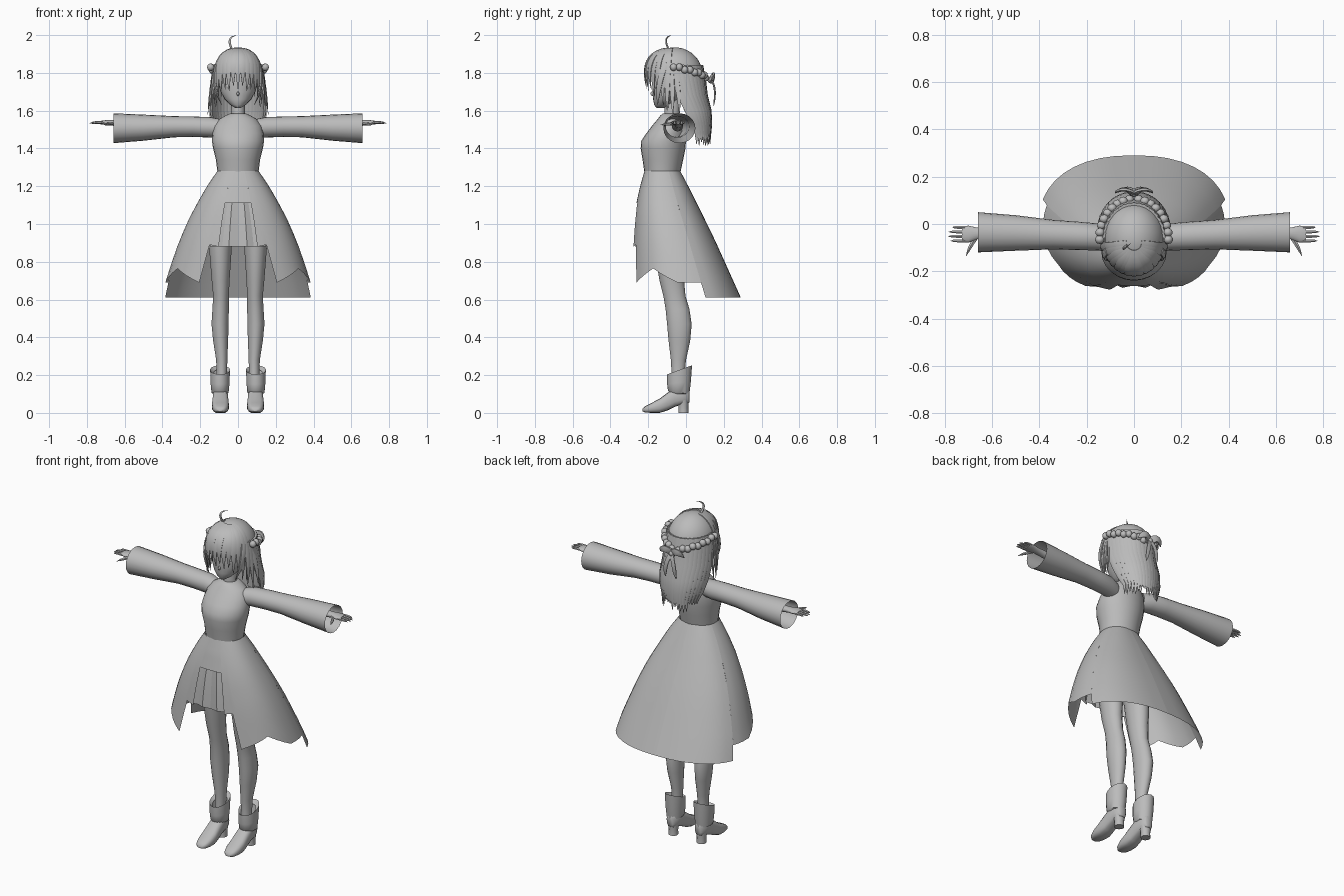
import bpy, bmesh, math, random
from mathutils import Vector as V

random.seed(4)
cube = bpy.data.objects.get("Cube")
if cube:
    bpy.data.objects.remove(cube)

grey = bpy.data.materials.new("plain grey")
grey.use_nodes = True
COLOUR = (0.5, 0.5, 0.5, 1)
grey.diffuse_color = COLOUR
grey.node_tree.nodes["Principled BSDF"].inputs["Base Color"].default_value = COLOUR


def finish(name, bm, angle=50, recalc=True):
    if recalc:
        bmesh.ops.recalc_face_normals(bm, faces=bm.faces[:])
    me = bpy.data.meshes.new(name)
    bm.to_mesh(me)
    bm.free()
    me.materials.append(grey)
    me.shade_smooth()
    me.set_sharp_from_angle(angle=math.radians(angle))
    ob = bpy.data.objects.new(name, me)
    bpy.context.collection.objects.link(ob)
    return ob


def loft(name, rings, closed=True, caps=True, angle=50):
    """Skin a list of point rings with quads."""
    bm = bmesh.new()
    rows = [[bm.verts.new(p) for p in r] for r in rings]
    n = len(rows[0])
    for a, b in zip(rows, rows[1:]):
        for i in range(n if closed else n - 1):
            j = (i + 1) % n
            bm.faces.new((a[i], a[j], b[j], b[i]))
    if caps:
        bm.faces.new(rows[0])
        bm.faces.new(rows[-1])
    return finish(name, bm, angle)


def turn(n):
    return [(math.sin(k * math.tau / n), math.cos(k * math.tau / n)) for k in range(n)]


def level(z, rx, front, back, cx=0, n=24, tilt=0):
    """Horizontal oval between a front and a back depth."""
    cy, ry = (front + back) / 2, (back - front) / 2
    return [V((cx + rx * s, cy + ry * c, z + tilt * c)) for s, c in turn(n)]


def across(x, cy, cz, ry, rz, n=20):
    return [V((x, cy + ry * s, cz + rz * c)) for s, c in turn(n)]


def bend(p0, p1, p2, k=8):
    return [V(p0) * (1 - t) ** 2 + V(p1) * 2 * t * (1 - t) + V(p2) * t * t
            for t in (i / k for i in range(k + 1))]


def strand(name, path, width, thick, out, taper=3, n=6):
    """Flattened tapering tube; out is the direction of its flat side."""
    rings, last = [], len(path) - 1
    for i, p in enumerate(path):
        d = (path[min(i + 1, last)] - path[max(i - 1, 0)]).normalized()
        side = d.cross(V(out)).normalized()
        up = side.cross(d)
        f = max(0.08, 1 - (i / last) ** taper)
        rings.append([p + side * width * f * s + up * thick * f * c for s, c in turn(n)])
    return loft(name, rings)


def ball(name, centre, size, keep=None, u=20, v=12):
    bm = bmesh.new()
    bmesh.ops.create_uvsphere(bm, u_segments=u, v_segments=v, radius=1)
    for w in bm.verts:
        w.co = V(centre) + V([a * b for a, b in zip(w.co, size)])
    if keep:
        drop = [f for f in bm.faces if not keep(f.calc_center_median())]
        bmesh.ops.delete(bm, geom=drop, context="FACES")
    return finish(name, bm, recalc=False)


# Bodice, neck and head
loft("bodice", [level(*r) for r in (
    (1.27, .108, -.22, -.03), (1.34, .117, -.23, -.015), (1.40, .132, -.24, -.003),
    (1.44, .138, -.237, 0), (1.48, .135, -.21, 0), (1.52, .125, -.18, -.003),
    (1.555, .1, -.15, -.01), (1.575, .065, -.135, -.02), (1.585, .042, -.122, -.03))])
loft("neck", [level(1.56, .038, -.115, -.035), level(1.68, .034, -.11, -.03)])
loft("head", [level(*r) for r in (
    (1.613, .012, -.155, -.12), (1.63, .04, -.168, -.08), (1.66, .07, -.174, -.04),
    (1.7, .092, -.176, 0), (1.75, .105, -.18, .04), (1.82, .108, -.175, .06), (1.88, .085, -.15, .04))])
ball("nose", (0, -.176, 1.69), (.007, .012, .012))

# Skirt: flared bell whose hem height changes with the angle from the front
BELL = ((1.28, .11, -.22, -.03), (1.2, .165, -.243, .012), (1.1, .222, -.265, .062),
        (1.0, .273, -.276, .112), (.9, .315, -.284, .16), (.8, .35, -.288, .205),
        (.7, .383, -.292, .25), (.6, .405, -.293, .295))
HEM = ((0, 1.11), (15.5, 1.11), (15.5, .88), (25, .89), (29, .69), (60, .765),
       (86, .69), (108, .69), (108, .61), (180, .61))


def bell(deg, z, scale=1):
    for a, b in zip(BELL, BELL[1:]):
        if z >= b[0]:
            break
    t = (a[0] - z) / (a[0] - b[0])
    rx, f, k = (p + (q - p) * t for p, q in zip(a[1:], b[1:]))
    s, c = math.sin(math.radians(deg)), math.cos(math.radians(deg))
    s, c = (math.copysign(abs(w) ** .87, w) for w in (s, c))
    return V((rx * s * scale, (f + k) / 2 - (k - f) / 2 * c * scale, z))


half = []
for (a, h), (b, g) in zip(HEM, HEM[1:]):
    steps = max(1, math.ceil((b - a) / 9))
    half += [(a + (b - a) * i / steps, h + (g - h) * i / steps) for i in range(steps)]
half.append(HEM[-1])
columns = [(-a, h) for a, h in reversed(half[1:])] + half
bm = bmesh.new()
ROWS = 9
grid = [[bm.verts.new(bell(a, 1.28 + (h - 1.28) * r / ROWS)) for r in range(ROWS + 1)]
        for a, h in columns]
for i in range(len(columns) - 1):
    if columns[i + 1][0] - columns[i][0] > .01:
        for r in range(ROWS):
            bm.faces.new((grid[i][r], grid[i + 1][r], grid[i + 1][r + 1], grid[i][r + 1]))
finish("skirt", bm, recalc=False)

# Pleated panel in the front opening, and the hips beneath
pleats = [(a, .94 if i % 2 else .89) for i, a in enumerate(range(-28, 29, 7))]
loft("pleated_panel", [[bell(a, z, s) for a, s in pleats] for z in (1.15, 1.05, .96, .88)],
     closed=False, caps=False, angle=20)
ball("hips", (0, -.1, 1.1), (.14, .1, .13))

for side, s in (("left", 1), ("right", -1)):
    # Sleeve, forearm and hand
    loft(side + "_sleeve", [across(s * x, *r) for x, *r in (
        (.09, -.07, 1.505, .05, .05), (.15, -.055, 1.512, .057, .054), (.24, -.05, 1.515, .06, .054),
        (.34, -.045, 1.515, .062, .056), (.5, -.038, 1.51, .075, .069), (.66, -.035, 1.507, .085, .079))],
        caps=False)
    loft(side + "_hand", [across(s * x, *r) for x, *r in (
        (.3, -.045, 1.52, .03, .03), (.6, -.04, 1.53, .022, .02), (.66, -.04, 1.535, .024, .015),
        (.7, -.043, 1.537, .036, .013), (.727, -.043, 1.537, .033, .009))])
    for i, tip in enumerate((.775, .787, .785, .768)):
        y = -.071 + i * .019
        strand(side + "_finger", bend((s * .715, y, 1.537), (s * .75, y, 1.54), (s * tip, y, 1.533), 5),
               .0075, .0075, (0, 0, 1), 5)
    strand(side + "_thumb", bend((s * .665, -.055, 1.533), (s * .69, -.085, 1.53), (s * .71, -.135, 1.525), 5),
           .010, .009, (0, 0, 1), 4)

    # Leg
    loft(side + "_leg", [level(z, rx, f, b, s * cx, 18) for z, cx, rx, f, b in (
        (1.1, .08, .07, -.19, -.01), (.88, .093, .061, -.17, -.008), (.7, .092, .048, -.14, -.01),
        (.62, .09, .042, -.12, -.003), (.55, .092, .044, -.108, .018), (.47, .095, .046, -.1, .03),
        (.38, .092, .04, -.092, .022), (.28, .086, .03, -.08, 0), (.2, .086, .028, -.076, -.008),
        (.1, .088, .03, -.08, -.005))])

    # Boot: cuff, upper and heel
    loft(side + "_boot_cuff", [level(z, rx, f, b, s * .095, 18, tilt) for z, rx, f, b, tilt in (
        (.21, .036, -.085, .01, .02), (.228, .053, -.1, .032, .024), (.16, .051, -.1, .026, .008),
        (.108, .046, -.095, .018, -.008), (.1, .036, -.08, 0, 0))], caps=False)
    shoe = []
    for y, low, high, w in ((-.23, .008, .022, .016), (-.215, .002, .036, .032), (-.18, 0, .054, .043),
                            (-.14, 0, .075, .046), (-.1, .012, .105, .043), (-.06, .032, .13, .04),
                            (-.02, .045, .135, .038), (.01, .05, .13, .028), (.018, .055, .12, .018)):
        shoe.append([V((s * .093 + w * math.copysign(abs(a) ** .6, a), y,
                        (low + high) / 2 + (high - low) / 2 * math.copysign(abs(c) ** .8, c)))
                     for a, c in turn(16)])
    loft(side + "_boot", shoe)
    loft(side + "_heel", [level(.07, .034, -.045, .016, s * .093, 12),
                          level(.03, .026, -.04, .012, s * .093, 12),
                          level(0, .027, -.04, .014, s * .093, 12)])

    # Eye, shallow on the face
    ball(side + "_eye", (s * .043, -.158, 1.73), (.019, .008, .017), u=14, v=8)

# Hair cap, then a curved sheet for the long back hair
ball("hair_cap", (0, -.06, 1.79), (.13, .148, .145),
     lambda p: p.z > 1.72 and not (p.y < -.1 and p.z < 1.81), 32, 20)
MANE = ((1.84, .122, -.06, .14, 80), (1.76, .134, -.055, .15, 85), (1.68, .142, -.05, .155, 90),
        (1.6, .145, -.02, .145, 100), (1.53, .135, .005, .125, 108), (1.48, .12, .02, .108, 115))


def mane(deg, row):
    z, rx, cy, ry, _ = row
    a = math.radians(deg)
    return V((rx * math.sin(a), cy - ry * math.cos(a), z))


loft("back_hair", [[mane(r[4] + (360 - 2 * r[4]) * i / 20, r) for i in range(21)] for r in MANE],
     closed=False, caps=False)
for i in range(19):
    deg = 92 + i * 176 / 18
    spread = 180 + (deg - 180) * .8
    path = [mane(deg + (spread - deg) * k / 5, r) for k, r in enumerate(MANE)]
    end = path[-1].copy()
    end.z = random.uniform(1.41, 1.47)
    path.append(end)
    a = math.radians(deg)
    strand("back_hair_lock", path, .022, .011, (math.sin(a), -math.cos(a), 0), 4)

# Fringe and the longer locks framing the face
for i in range(15):
    t = (i - 7) / 7
    a = t * 1.35
    s, c = math.sin(a), math.cos(a)
    end = 1.735 - .02 * (i % 2) - .12 * t * t
    strand("fringe_lock", bend((.03 * s, -.08 - .03 * c, 1.925), (.165 * s, -.06 - .19 * c, 1.9),
                               (.122 * s, -.06 - .148 * c, end), 10),
           .021, .008, (s, -c, .3), 4)
for s in (1, -1):
    for x, y, z in ((.15, -.07, 1.57), (.135, -.1, 1.6), (.085, -.15, 1.63), (.16, -.035, 1.58)):
        strand("side_lock", bend((s * .115, -.06 + y * .35, 1.84), (s * .145, y, 1.74), (s * x, y, z)),
               .018, .009, (s, -.3, 0), 3)
    # Braid of overlapping beads running to the back
    for k in range(9):
        a = math.radians(88 + k * 10.5)
        ball("braid_bead", (s * .145 * math.sin(a), -.06 - .165 * math.cos(a), 1.83 - .007 * k + .007 * (k % 2)),
             (.02, .019, .02), u=10, v=6)
    # Ribbon bow loops and tails
    strand("bow_loop", bend((0, .125, 1.76), (s * .04, .165, 1.81), (s * .08, .13, 1.755)),
           .022, .009, (0, 1, 0), 6)
    strand("bow_tail", bend((0, .135, 1.76), (s * .03, .165, 1.72), (s * .035, .145, 1.62)),
           .014, .005, (0, 1, 0), 8)
ball("bow_knot", (0, .132, 1.762), (.016, .018, .018), u=12, v=8)

# Single curl standing up from the crown
strand("crown_curl", bend((-.03, -.09, 1.92), (-.065, -.125, 1.99), (-.012, -.08, 1.997), 10),
       .007, .005, (0, -1, 0), 3)
